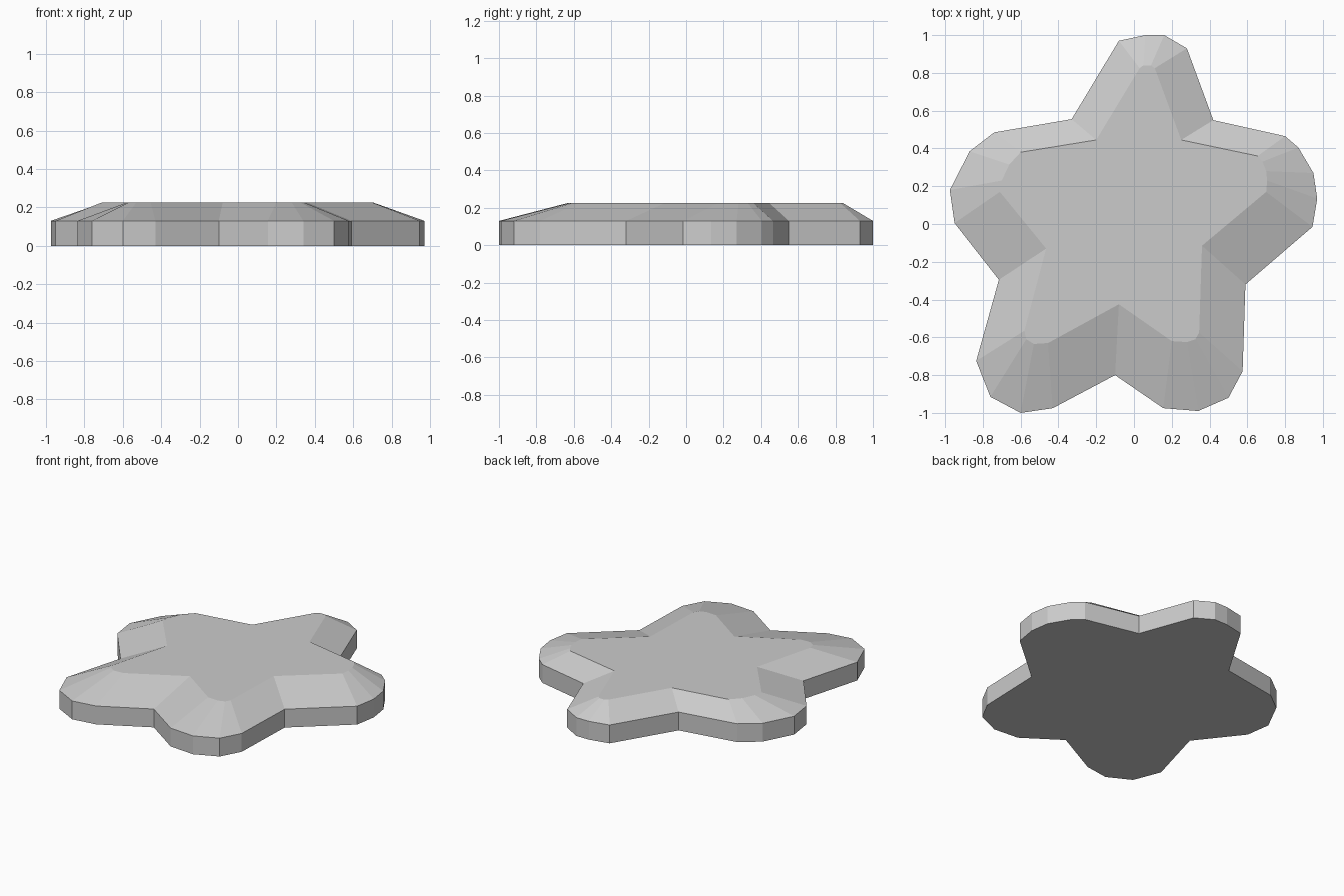
import bpy
import bmesh

default_cube = bpy.data.objects.get("Cube")
if default_cube:
    bpy.data.objects.remove(default_cube, do_unlink=True)

RIM_HEIGHT = 0.13
TOP_HEIGHT = 0.225

# Outer outline, clockwise: each row is a valley followed by its rounded tip
OUTER_OUTLINE = [
    (-.33, .555), (-.08, .97), (.06, 1), (.16, 1), (.28, .93),
    (.42, .55), (.8, .465), (.87, .405), (.95, .27), (.97, .135), (.945, -.015),
    (.59, -.32), (.575, -.78), (.5, -.92), (.34, -.99), (.155, -.975),
    (-.1, -.8), (-.43, -.975), (-.6, -1), (-.76, -.915), (-.835, -.725),
    (-.715, -.295), (-.95, .005), (-.975, .18), (-.87, .385), (-.74, .485),
]

# Raised plateau outline, matching the outer outline point for point
PLATEAU_OUTLINE = [
    (-.2, .445), (.03, .825), (.05, .84), (.09, .84), (.11, .825),
    (.25, .445), (.655, .36), (.68, .33), (.7, .28), (.705, .23), (.7, .17),
    (.36, -.115), (.345, -.575), (.325, -.61), (.28, -.625), (.2, -.62),
    (-.08, -.425), (-.455, -.63), (-.53, -.635), (-.57, -.61), (-.58, -.565),
    (-.465, -.13), (-.71, .17), (-.7, .23), (-.66, .315), (-.6, .38),
]


def make_material(name, color):
    material = bpy.data.materials.new(name)
    material.use_nodes = True
    material.diffuse_color = color
    shader = next(node for node in material.node_tree.nodes
                  if node.type == "BSDF_PRINCIPLED")
    shader.inputs["Base Color"].default_value = color
    return material


def add_ring(bm, outline, height):
    return [bm.verts.new((x, y, height)) for x, y in outline]


def bridge_rings(bm, lower, upper):
    count = len(lower)
    for i in range(count):
        j = (i + 1) % count
        bm.faces.new((lower[i], lower[j], upper[j], upper[i]))


def build_star(name, material):
    bm = bmesh.new()
    base = add_ring(bm, OUTER_OUTLINE, 0)
    rim = add_ring(bm, OUTER_OUTLINE, RIM_HEIGHT)
    plateau = add_ring(bm, PLATEAU_OUTLINE, TOP_HEIGHT)

    # Upright rim and sloping bevel
    bridge_rings(bm, base, rim)
    bridge_rings(bm, rim, plateau)

    # Flat underside and plateau
    bm.faces.new(base)
    bm.faces.new(plateau)
    bmesh.ops.recalc_face_normals(bm, faces=bm.faces[:])

    mesh = bpy.data.meshes.new(name)
    bm.to_mesh(mesh)
    bm.free()
    mesh.materials.append(material)
    star = bpy.data.objects.new(name, mesh)
    bpy.context.collection.objects.link(star)
    return star


plain_grey = make_material("plain_grey", (0.6, 0.6, 0.6, 1))
build_star("star_body", plain_grey)
